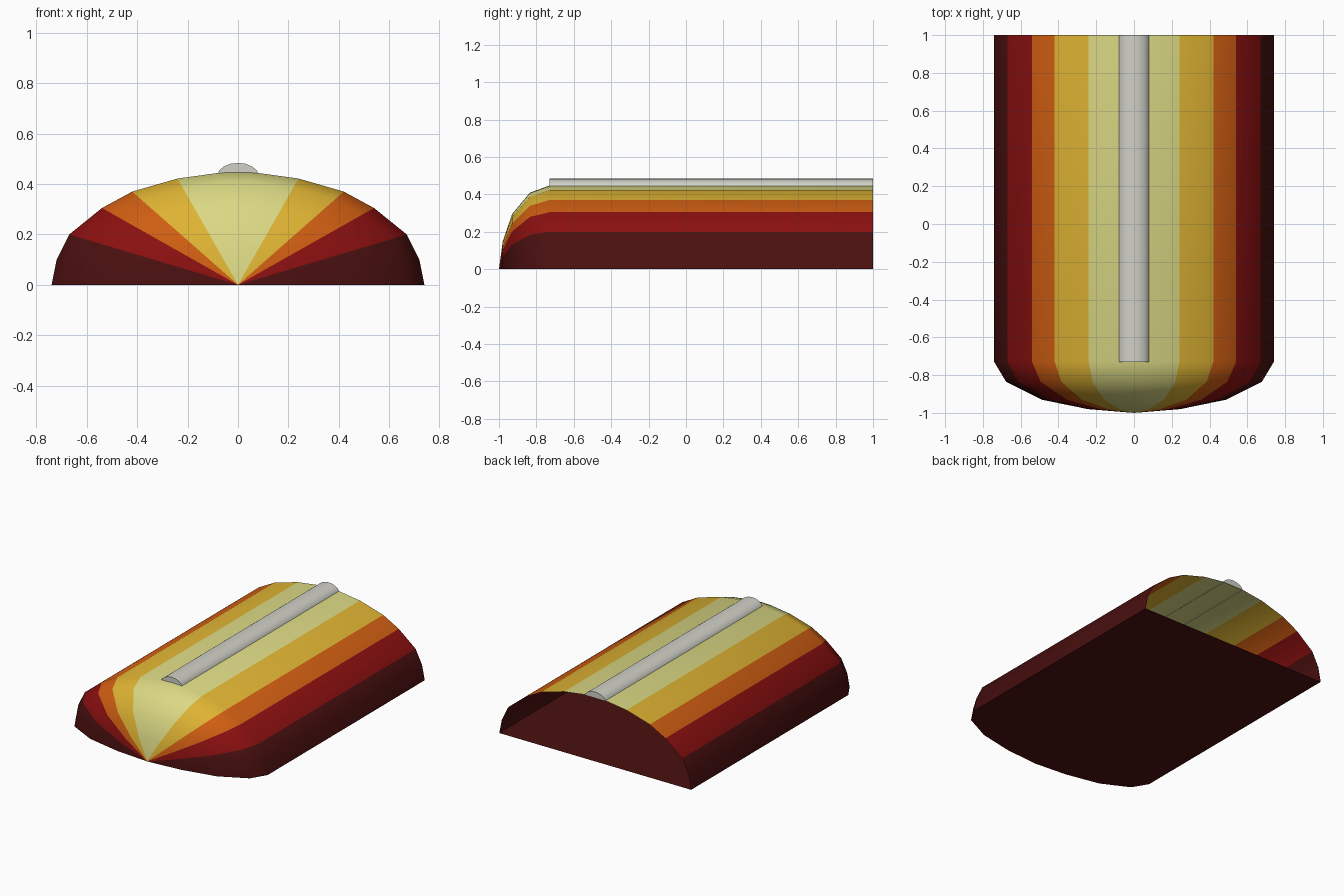
import bpy, bmesh

if "Cube" in bpy.data.objects:
    bpy.data.objects.remove(bpy.data.objects["Cube"])


def material(name, rgb):
    m = bpy.data.materials.new(name)
    m.diffuse_color = (*rgb, 1)
    m.use_nodes = True
    m.node_tree.nodes["Principled BSDF"].inputs["Base Color"].default_value = m.diffuse_color
    return m


pale = material("pale yellow", (0.71, 0.69, 0.23))
gold = material("gold", (0.73, 0.45, 0.033))
orange = material("orange", (0.62, 0.11, 0.006))
red = material("red", (0.26, 0.005, 0.005))
maroon = material("maroon", (0.07, 0.005, 0.005))
grey = material("light grey", (0.64, 0.64, 0.58))


def finish(bm, name, mats, angle):
    mesh = bpy.data.meshes.new(name)
    bm.to_mesh(mesh)
    bm.free()
    for m in mats:
        mesh.materials.append(m)
    ob = bpy.data.objects.new(name, mesh)
    bpy.context.collection.objects.link(ob)
    bpy.ops.object.select_all(action='DESELECT')
    ob.select_set(True)
    bpy.context.view_layer.objects.active = ob
    bpy.ops.object.shade_smooth_by_angle(angle=angle)
    return ob


def mirrored(half):
    # half profile runs from the right edge to the crown at x = 0
    return half + [(-x, z) for x, z in reversed(half[:-1])]


# Striped shell: arched section swept along y, shrinking to a point at the nose
arch = mirrored([(0.74, 0), (0.72, 0.10), (0.67, 0.20), (0.54, 0.305), (0.42, 0.37),
                 (0.24, 0.422), (0.08, 0.444), (0, 0.447)])
stations = [(1, 1), (-0.73, 1), (-0.835, 0.915), (-0.93, 0.66), (-0.98, 0.33)]
half_bands = [4, 4, 3, 2, 1, 0, 0]
bands = half_bands + half_bands[::-1]

bm = bmesh.new()
rings = [[bm.verts.new((x * s, y, z * s)) for x, z in arch] for y, s in stations]
tip = bm.verts.new((0, -1, 0))
for i, band in enumerate(bands):
    for a, b in zip(rings, rings[1:]):
        bm.faces.new((a[i], a[i + 1], b[i + 1], b[i])).material_index = band
    bm.faces.new((rings[-1][i], rings[-1][i + 1], tip)).material_index = band
# Flat floor, leaving the back end open
for a, b in zip(rings, rings[1:]):
    bm.faces.new((a[-1], a[0], b[0], b[-1])).material_index = 4
bm.faces.new((rings[-1][-1], rings[-1][0], tip)).material_index = 4
bmesh.ops.recalc_face_normals(bm, faces=bm.faces)
finish(bm, "striped_shell", [pale, gold, orange, red, maroon], 0.75)

# Rounded rail along the crown, with closed ends
rail = mirrored([(0.08, 0.441), (0.074, 0.455), (0.054, 0.471), (0.028, 0.481), (0, 0.484)])
bm = bmesh.new()
back, front = [[bm.verts.new((x, y, z)) for x, z in rail] for y in (1, -0.73)]
for i in range(len(rail) - 1):
    bm.faces.new((back[i], back[i + 1], front[i + 1], front[i]))
bm.faces.new(back)
bm.faces.new(front)
bmesh.ops.recalc_face_normals(bm, faces=bm.faces)
# Outward check: the crown faces must point up
if sum(f.normal.z for f in bm.faces) < 0:
    bmesh.ops.reverse_faces(bm, faces=bm.faces)
finish(bm, "crown_rail", [grey], 0.75)
